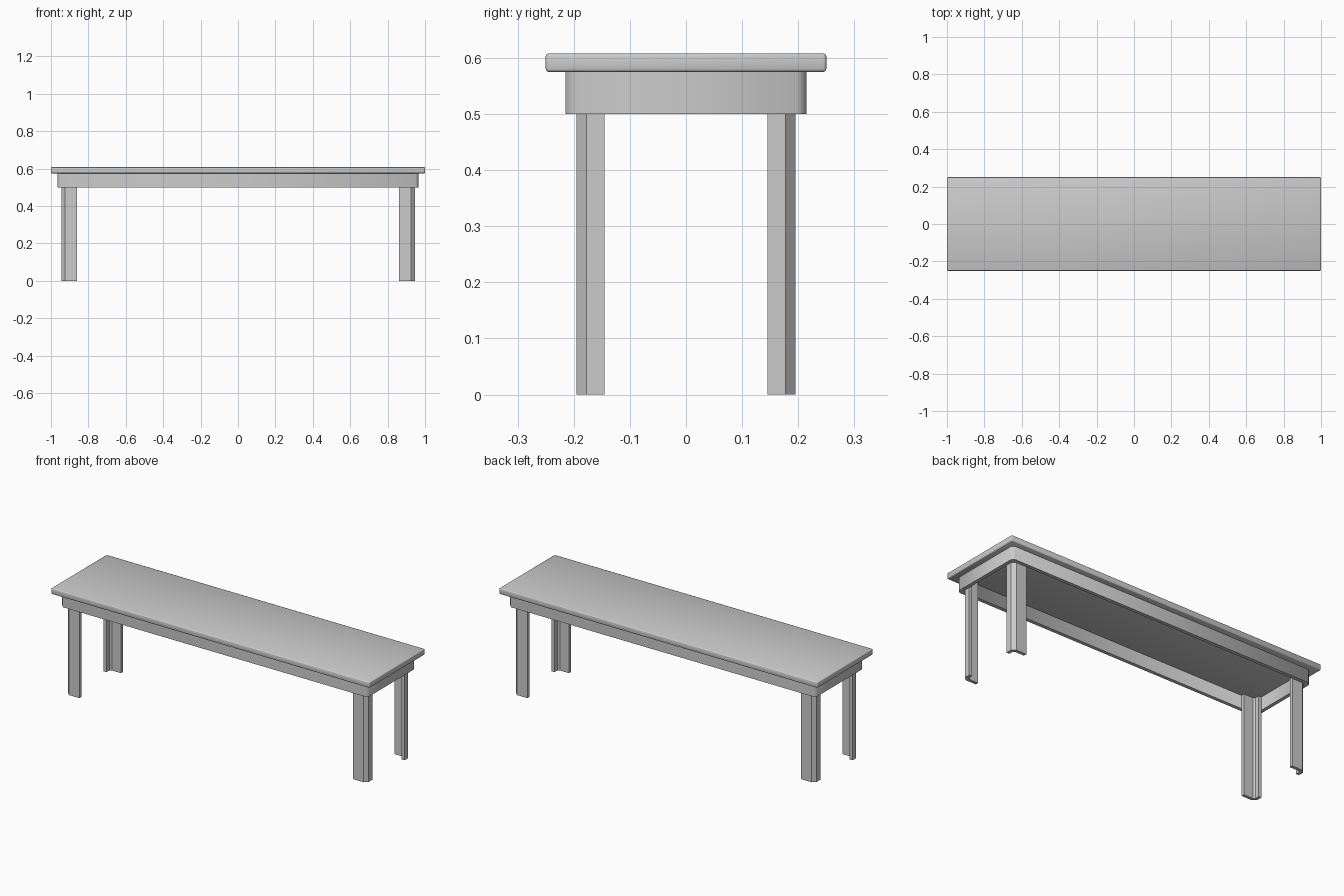
import bpy, bmesh
from mathutils import Vector

if "Cube" in bpy.data.objects:
    bpy.data.objects.remove(bpy.data.objects["Cube"])


def finish(name, bm, angle=None):
    bmesh.ops.recalc_face_normals(bm, faces=bm.faces)
    mesh = bpy.data.meshes.new(name)
    bm.to_mesh(mesh)
    bm.free()
    obj = bpy.data.objects.new(name, mesh)
    bpy.context.collection.objects.link(obj)
    if angle:
        bpy.ops.object.select_all(action='DESELECT')
        obj.select_set(True)
        bpy.context.view_layer.objects.active = obj
        bpy.ops.object.shade_smooth_by_angle(angle=angle)
    return obj


def chamfered_rect(hx, hy, c):
    """Rectangle outline with its four corners cut off."""
    return [(hx, -hy + c), (hx, hy - c), (hx - c, hy), (-hx + c, hy),
            (-hx, hy - c), (-hx, -hy + c), (-hx + c, -hy), (hx - c, -hy)]


# Seat: slab with softened edges
bm = bmesh.new()
bmesh.ops.create_cube(bm, size=1)
bmesh.ops.scale(bm, vec=(2, 0.5, 0.033), verts=bm.verts)
bmesh.ops.translate(bm, vec=(0, 0, 0.5915), verts=bm.verts)
bmesh.ops.bevel(bm, geom=bm.edges[:], offset=0.005, segments=2,
                profile=0.5, affect='EDGES')
finish("seat", bm, 1.0)

# Apron: hollow frame under the seat with cut corners
T = 0.02
bm = bmesh.new()
outer, inner = chamfered_rect(0.965, 0.215, 0.016), chamfered_rect(0.965 - T, 0.215 - T, 0.016)
rings = [[bm.verts.new((x, y, z)) for x, y in loop]
         for loop, z in ((outer, 0.5), (outer, 0.576), (inner, 0.576), (inner, 0.5))]
for a, b in zip(rings, rings[1:] + rings[:1]):
    for i in range(8):
        j = (i + 1) % 8
        bm.faces.new((a[i], a[j], b[j], b[i]))
finish("apron", bm, 0.9)

# Legs: angle-section posts with a cut outer corner, set inside the apron
W = 0.018
PROFILE = [(0.86, 0.195), (0.925, 0.195), (0.945, 0.177), (0.945, 0.145),
           (0.945 - W, 0.145), (0.945 - W, 0.169), (0.917, 0.195 - W), (0.86, 0.195 - W)]
for sx, side in ((-1, "left"), (1, "right")):
    for sy, end in ((-1, "front"), (1, "back")):
        bm = bmesh.new()
        face = bm.faces.new([bm.verts.new((sx * x, sy * y, 0)) for x, y in PROFILE])
        ext = bmesh.ops.extrude_face_region(bm, geom=[face], use_keep_orig=True)
        top = [g for g in ext["geom"] if isinstance(g, bmesh.types.BMVert)]
        bmesh.ops.translate(bm, vec=Vector((0, 0, 0.575)), verts=top)
        finish(f"{end}_{side}_leg", bm)
